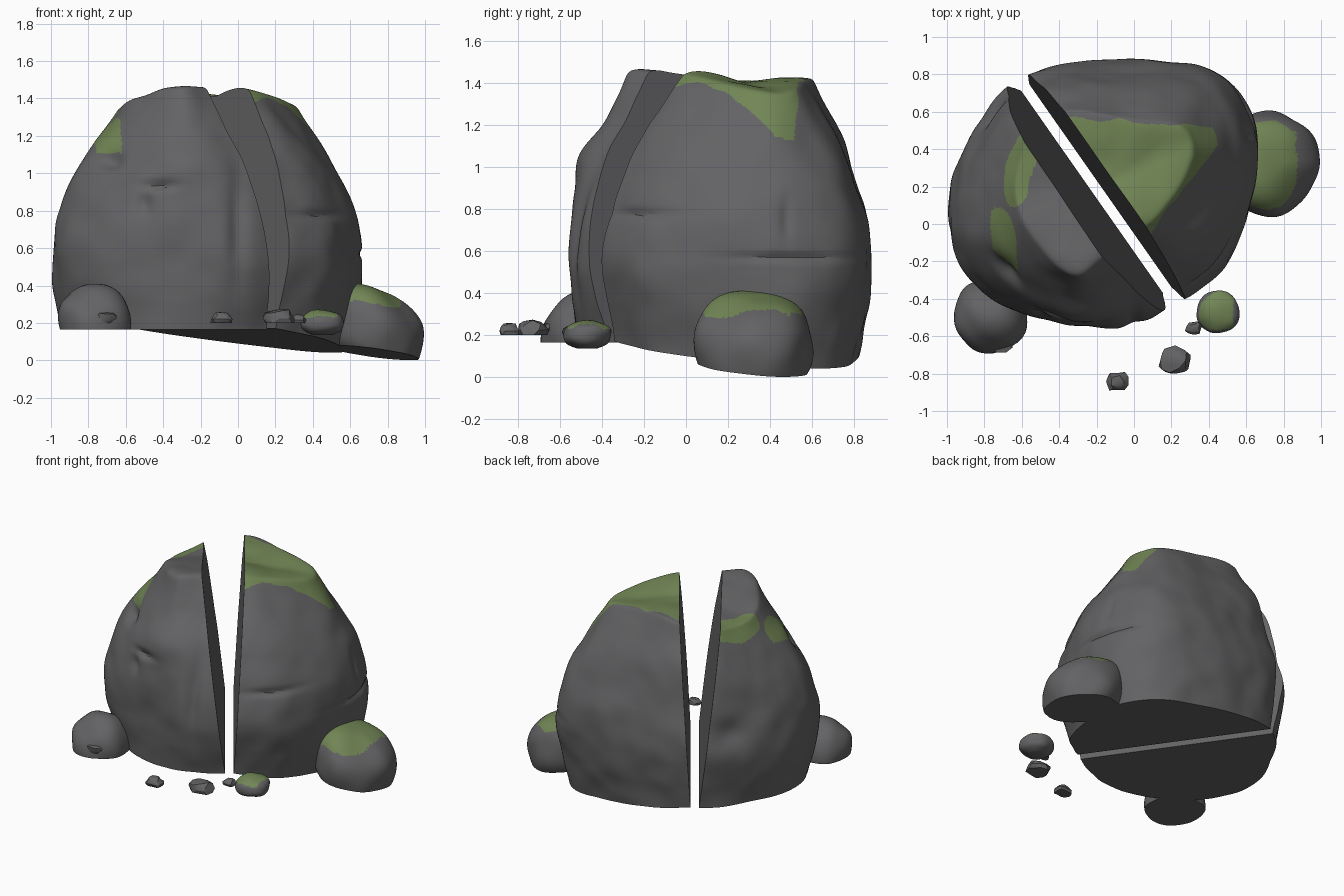
import bpy, bmesh, math
from mathutils import Vector, noise

cube = bpy.data.objects.get("Cube")
if cube:
    bpy.data.objects.remove(cube, do_unlink=True)


def material(name, rgb):
    mat = bpy.data.materials.new(name)
    mat.use_nodes = True
    mat.diffuse_color = (*rgb, 1)
    mat.node_tree.nodes["Principled BSDF"].inputs["Base Color"].default_value = (*rgb, 1)
    return mat


STONE = material("grey stone", (0.125, 0.125, 0.13))
MOSS = material("green moss", (0.165, 0.235, 0.09))
UP = Vector((0, 0, 1))
ACROSS = Vector((0.819, 0.574, 0))        # horizontal direction across the split
TILT = (UP + ACROSS * 0.16).normalized()  # normal of the sunken ground under one side


def cut(bm, point, normal):
    """Remove everything on the normal side of a plane and cap the hole."""
    geom = bm.verts[:] + bm.edges[:] + bm.faces[:]
    res = bmesh.ops.bisect_plane(bm, geom=geom, plane_co=point, plane_no=normal, clear_outer=True)
    edges = [e for e in res["geom_cut"] if isinstance(e, bmesh.types.BMEdge)]
    bmesh.ops.edgeloop_fill(bm, edges=edges)
    bmesh.ops.recalc_face_normals(bm, faces=bm.faces)


def finish(name, bm, moss=None, angle=28):
    """Turn a bmesh into an object and paint moss on faces chosen by a rule."""
    mesh = bpy.data.meshes.new(name)
    for f in bm.faces:
        c = f.calc_center_median()
        f.material_index = int(bool(moss and f.normal.z > 0.1 and moss(c)))
    bm.to_mesh(mesh)
    bm.free()
    mesh.materials.append(STONE)
    if moss:
        mesh.materials.append(MOSS)
    obj = bpy.data.objects.new(name, mesh)
    bpy.context.collection.objects.link(obj)
    bpy.ops.object.select_all(action="DESELECT")
    obj.select_set(True)
    bpy.context.view_layer.objects.active = obj
    bpy.ops.object.shade_smooth_by_angle(angle=math.radians(angle))


def wobble(c, size=0.03):
    return noise.noise(c * 7) * size


# Boulder: widest outline and crown outline, counterclockwise from the front
WIDEST = [(-.2, -.58), (.04, -.56), (.22, -.44), (.4, -.32), (.54, -.22), (.63, .05), (.7, .35),
          (.66, .57), (.5, .83), (.24, .88), (-.05, .9), (-.35, .88), (-.58, .79), (-.77, .66),
          (-.92, .42), (-1.03, .04), (-.97, -.21), (-.85, -.37), (-.55, -.52)]
CROWN = [(-.3, -.29, 1.45), (-.23, -.22, 1.45), (-.07, -.1, 1.45), (.09, -.01, 1.45), (.17, .1, 1.42),
         (.26, .22, 1.38), (.31, .36, 1.35), (.31, .46, 1.34), (.24, .53, 1.36), (.08, .55, 1.4),
         (-.12, .58, 1.43), (-.28, .62, 1.43), (-.43, .6, 1.41), (-.55, .52, 1.38), (-.62, .37, 1.36),
         (-.66, .17, 1.36), (-.61, .02, 1.39), (-.52, -.1, 1.41), (-.42, -.22, 1.44)]
# Side profile: height fraction, blend from widest to crown
PROFILE = [(-.2, .4), (.07, .23), (.24, .08), (.42, 0), (.56, .1), (.7, .3), (.84, .6), (.94, .86), (1, 1)]

bm = bmesh.new()
rings = []
for h, t in PROFILE:
    ring = []
    for (x, y), (cx, cy, cz) in zip(WIDEST, CROWN):
        ring.append(bm.verts.new((x + (cx - x) * t, y + (cy - y) * t, cz * h)))
    rings.append(ring)
count = len(WIDEST)
for low, high in zip(rings, rings[1:]):
    for i in range(count):
        j = (i + 1) % count
        bm.faces.new((low[i], low[j], high[j], high[i]))
bm.faces.new(rings[0][::-1])
# A smaller inner ring keeps the crown broad and flat
inner = [bm.verts.new((v.co.x * .75 - .04, v.co.y * .75 + .05, v.co.z + .02)) for v in rings[-1]]
crease = bm.edges.layers.float.new("crease_edge")
for i in range(count):
    j = (i + 1) % count
    bm.faces.new((rings[-1][i], rings[-1][j], inner[j], inner[i]))
    bm.edges.get((rings[-1][i], rings[-1][j]))[crease] = 0.4
bm.faces.new(inner)

# Smooth the boulder with a subdivision modifier, then weather it
base_mesh = bpy.data.meshes.new("boulder_base")
bm.to_mesh(base_mesh)
bm.free()
base = bpy.data.objects.new("boulder_base", base_mesh)
bpy.context.collection.objects.link(base)
base.modifiers.new("smooth", "SUBSURF").levels = 4
graph = bpy.context.evaluated_depsgraph_get()
smooth_mesh = bpy.data.meshes.new_from_object(base.evaluated_get(graph))
bpy.data.objects.remove(base)

# Chips and swells: centre, half sizes and depth (negative bulges outward)
CHIPS = [((-.42, -.5, .93), (.09, .2, .025), .03), ((-.5, -.45, .84), (.04, .2, .06), .03),
         ((-.68, -.25, 1.07), (.07, .15, .05), .04), ((.62, .5, .57), (.2, .25, .02), .02),
         ((.5, .48, .75), (.2, .03, .1), .02), ((.42, -.2, .78), (.15, .2, .025), .02),
         ((-.75, .55, .7), (.12, .15, .1), .04), ((0, -.5, .7), (.05, .2, .25), .03),
         ((-.28, -.45, 1.06), (.22, .2, .13), -.04), ((-.5, .7, 1.15), (.2, .2, .2), -.03)]


def weather(v):
    p = v.co.copy()
    push = noise.noise(p * 2.6) * 0.025 + noise.noise(p * 6) * 0.01
    for centre, size, depth in CHIPS:
        d = sum(((a - b) / s) ** 2 for a, b, s in zip(p, centre, size))
        push -= depth * math.exp(-d)
    return p + v.normal * push


def boulder():
    bm = bmesh.new()
    bm.from_mesh(smooth_mesh)
    bm.normal_update()
    moved = [weather(v) for v in bm.verts]
    for v, p in zip(bm.verts, moved):
        v.co = p
    return bm


def moss_crown(c):
    w = wobble(c)
    return (c.z > 1.14 + w and c.y < .535 - .13 * min(c.x, 0) + w and c.x < .48 + w
            and .8 * c.x - .6 * c.y < .1 + w)


def moss_patches(c):
    w = wobble(c, 0.6)
    high = ((c.x + .6 - (c.y - .3) * .2) / .08) ** 2 + ((c.y - .3) / .2) ** 2
    low = ((c.x + .69 + (c.y + .1) * .15) / .065) ** 2 + ((c.y + .1) / .18) ** 2
    return c.z > 1.11 and min(high, low) < 1 + w


# Upright half, leaning away from the split
bm = boulder()
cut(bm, ACROSS * -.085 + UP * .165, ACROSS + UP * .12)
cut(bm, UP * .165, -UP)
finish("upright_boulder_half", bm, moss_patches)

# Sunken half, resting on the sloping base
bm = boulder()
cut(bm, ACROSS * -.03 + UP * .165, -ACROSS + UP * .058)
cut(bm, UP * .165, -TILT)
finish("sunken_boulder_half", bm, moss_crown)


def rock(name, centre, size, floor, down=-UP, detail=4, rough=0.1, moss=None, square=0.95, lean=0):
    """Rounded stone with a flat underside, its top sloping down towards +x by lean."""
    bm = bmesh.new()
    bmesh.ops.create_icosphere(bm, subdivisions=detail, radius=1)
    c = Vector(centre)
    for v in bm.verts:
        d = v.co.copy()
        k = 1 + rough * noise.noise(d * 1.3 + c * 9)
        v.co = c + Vector([math.copysign(abs(a) ** square, a) * s * k for a, s in zip(d, size)])
        v.co.z -= lean * d.x
    cut(bm, Vector(floor), down)
    finish(name, bm, moss)


# Companion rocks
rock("mossy_side_rock", (.705, .325, .16), (.285, .285, .25), (0, 0, .165), -TILT, detail=5, square=1,
     lean=.06, moss=lambda c: c.z > .295 + wobble(c, .05) and c.x < .87 + wobble(c, .02))
rock("front_side_rock", (-.765, -.49, .2), (.2, .195, .2), (0, 0, .165))
rock("small_mossy_rock", (.45, -.47, .2), (.115, .115, .07), (0, 0, .135),
     moss=lambda c: c.z > .232 + wobble(c, .02) and c.x < .53)

# Loose pebbles: centre, half sizes
PEBBLES = [((.22, -.73, .225), (.082, .07, .045)), ((-.09, -.84, .22), (.056, .05, .038)),
           ((.32, -.555, .215), (.042, .035, .03)), ((-.71, -.64, .225), (.06, .045, .035))]
for i, (centre, size) in enumerate(PEBBLES):
    rock(f"pebble_{i + 1}", centre, size, (0, 0, .2), detail=2, rough=0.35, square=0.8)
